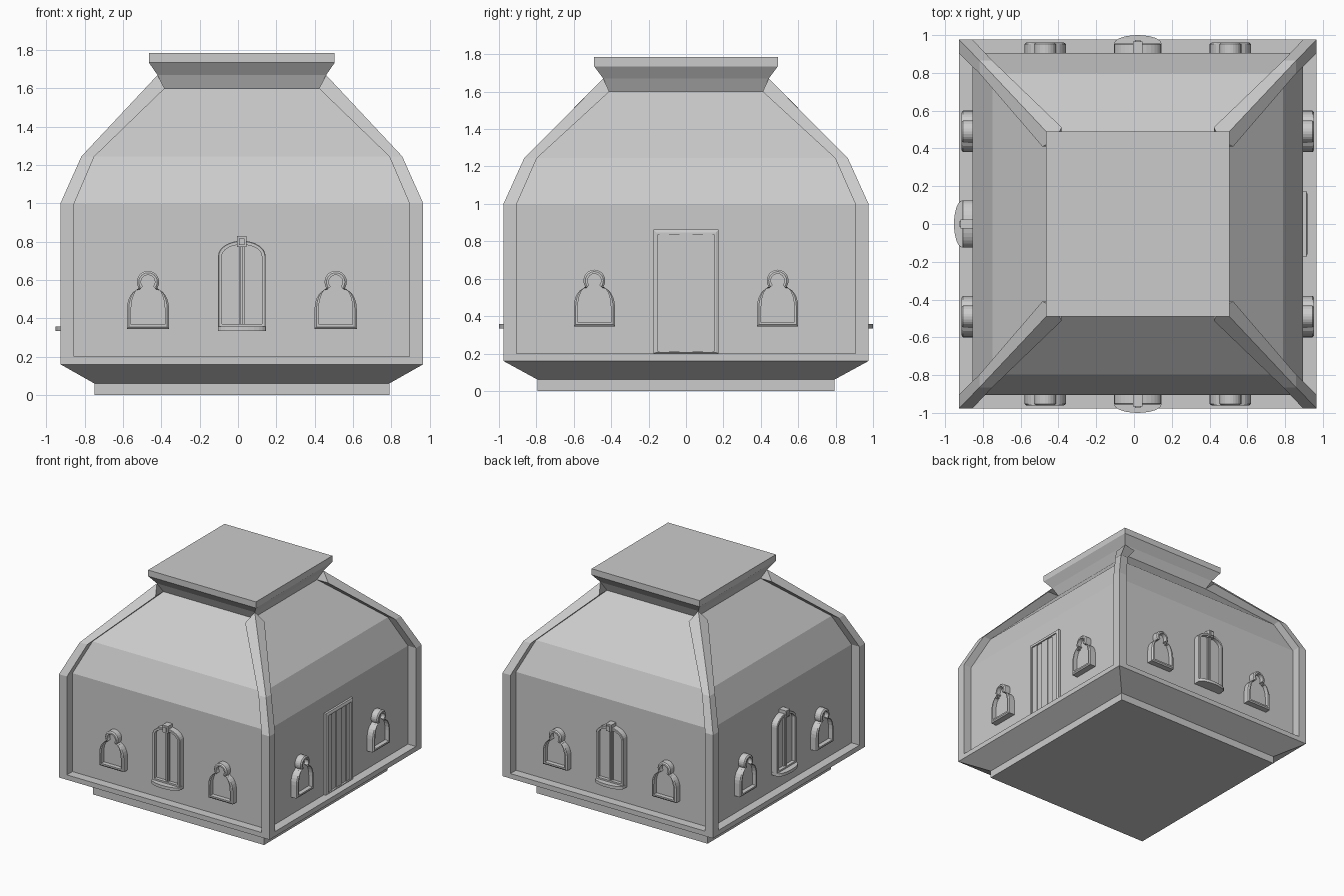
import bpy, bmesh
from math import sin, cos, pi, radians
from mathutils import Matrix

if "Cube" in bpy.data.objects:
    bpy.data.objects.remove(bpy.data.objects["Cube"])

CX = 0.02                                   # house axis (sills stick out on the left only)
WALL = {0: 0.905, 90: 0.878, 180: 0.905, 270: 0.878}   # wall distance per side


def finish(name, bm, matrix=Matrix.Translation((CX, 0, 0))):
    bmesh.ops.recalc_face_normals(bm, faces=bm.faces)
    me = bpy.data.meshes.new(name)
    bm.to_mesh(me)
    bm.free()
    me.transform(matrix)
    ob = bpy.data.objects.new(name, me)
    bpy.context.scene.collection.objects.link(ob)
    return ob


def loft(name, rings, closed=False, **kw):
    """Bridge rings of equal length; cap the ends, or join last to first."""
    bm = bmesh.new()
    vs = [[bm.verts.new(p) for p in r] for r in rings]
    n = len(vs[0])
    pairs = list(zip(vs, vs[1:])) + ([(vs[-1], vs[0])] if closed else [])
    for a, b in pairs:
        for i in range(n):
            j = (i + 1) % n
            bm.faces.new((a[i], a[j], b[j], b[i]))
    if not closed:
        bm.faces.new(vs[0])
        bm.faces.new(vs[-1])
    return finish(name, bm, **kw)


def side_matrix(side):
    return Matrix.Translation((CX, 0, 0)) @ Matrix.Rotation(radians(side), 4, 'Z')


def on_wall(pts, side, d):
    return [(u, -(WALL[side] + d), z) for u, z in pts]


def panel(name, pts, side, depth):
    loft(name, [on_wall(pts, side, -0.02), on_wall(pts, side, depth)], matrix=side_matrix(side))


def frame(name, outer, mid, inner, side, depth, lip):
    loft(name, [on_wall(outer, side, -0.02), on_wall(outer, side, depth - lip),
                on_wall(mid, side, depth), on_wall(inner, side, depth),
                on_wall(inner, side, -0.02)], closed=True, matrix=side_matrix(side))


def rect(u0, u1, z0, z1):
    return [(u0, z0), (u1, z0), (u1, z1), (u0, z1)]


def mirrored(half, u):
    """Right half outline going upward, mirrored to a closed loop."""
    return [(u + a, z) for a, z in half] + [(u - a, z) for a, z in reversed(half) if a > 1e-6]


def bulb(u, off):
    w, r = 0.11 - off, 0.058 - off
    a0 = radians(-42)
    hx, hz = r * cos(a0), 0.59 + r * sin(a0)
    half = [(w, 0.345 + off)]
    for i in range(7):
        t = i / 6 * pi / 2
        half.append((hx + (w - hx) * cos(t), 0.45 + (hz - 0.45) * sin(t)))
    for i in range(1, 10):
        t = a0 + (pi / 2 - a0) * i / 9
        half.append((r * cos(t), 0.59 + r * sin(t)))
    return mirrored(half, u)


def arched(off):
    w = 0.124 - off
    half = [(w, 0.35 + off)]
    for i in range(9):
        t = i / 8 * pi / 2
        half.append((w * sin(pi / 2 - t * 1.0), 0.725 + (0.08 - off) * sin(t)))
    return mirrored(half, 0)


# Body: footing, flare, ledge, walls, roof slopes and cap in one profile
profile = [(0.77, 0.793, 0), (0.77, 0.793, 0.06), (0.947, 0.976, 0.16), (0.947, 0.976, 0.2),
           (0.875, 0.905, 0.2), (0.875, 0.905, 1.0), (0.77, 0.797, 1.245), (0.403, 0.41, 1.6),
           (0.44, 0.442, 1.67), (0.485, 0.491, 1.735), (0.485, 0.491, 1.785)]
loft("body", [[(-x, -y, z), (x, -y, z), (x, y, z), (-x, y, z)] for x, y, z in profile])

# Corner ribs: square section between outer and core corners
sections = [[(0.947, 0.976, z), (0.947, 0.905, z), (0.875, 0.905, z), (0.875, 0.976, z)]
            for z in (0.19, 1.0)]
sections.append([(0.838, 0.865, 1.245), (0.838, 0.797, 1.245), (0.77, 0.797, 1.245), (0.77, 0.865, 1.245)])
sections.append([(0.44, 0.442, 1.67), (0.505, 0.41, 1.6), (0.403, 0.41, 1.6), (0.403, 0.512, 1.6)])
for sx in (-1, 1):
    for sy in (-1, 1):
        loft("corner_rib", [[(x * sx, y * sy, z) for x, y, z in s] for s in sections])

# Small round-headed windows, two on each side
for side in WALL:
    for u in (-0.49, 0.49):
        frame("small_window_frame", bulb(u, 0), bulb(u, 0.01), bulb(u, 0.022), side, 0.055, 0.008)
        panel("small_window_pane", bulb(u, 0.018), side, 0.02)

# Tall arched windows with sill, mullion and keystone
for side in (0, 180, 270):
    frame("tall_window_frame", arched(0), arched(0.004), arched(0.02), side, 0.05, 0.004)
    panel("tall_window_pane", arched(0.018), side, 0.022)
    panel("mullion", rect(-0.016, 0.016, 0.36, 0.795), side, 0.034)
    panel("mullion_bead", rect(-0.006, 0.006, 0.36, 0.795), side, 0.042)
    panel("keystone", rect(-0.025, 0.025, 0.772, 0.83), side, 0.06)
    panel("keystone_face", rect(-0.014, 0.014, 0.784, 0.818), side, 0.068)
    w = WALL[side]
    arc = [(0.125 * cos(t), -(w + 0.05 + 0.045 * sin(t))) for t in (pi * i / 12 for i in range(13))]
    arc = [(0.125, -(w - 0.02))] + arc + [(-0.125, -(w - 0.02))]
    loft("sill", [[(x, y, z) for x, y in arc] for z in (0.333, 0.357)], matrix=side_matrix(side))


# Plank door on the right
def door_outline(o):
    return rect(-0.174 + o, 0.174 - o, 0.2 + o * 0.4, 0.862 - o)


frame("door_frame", door_outline(0), door_outline(0.014), door_outline(0.025), 90, 0.02, 0.006)
panel("door_back", door_outline(0.02), 90, 0.004)
for u0, u1 in ((-0.142, -0.092), (-0.036, 0.036), (0.092, 0.142)):
    panel("door_plank", rect(u0, u1, 0.212, 0.836), 90, 0.012)
